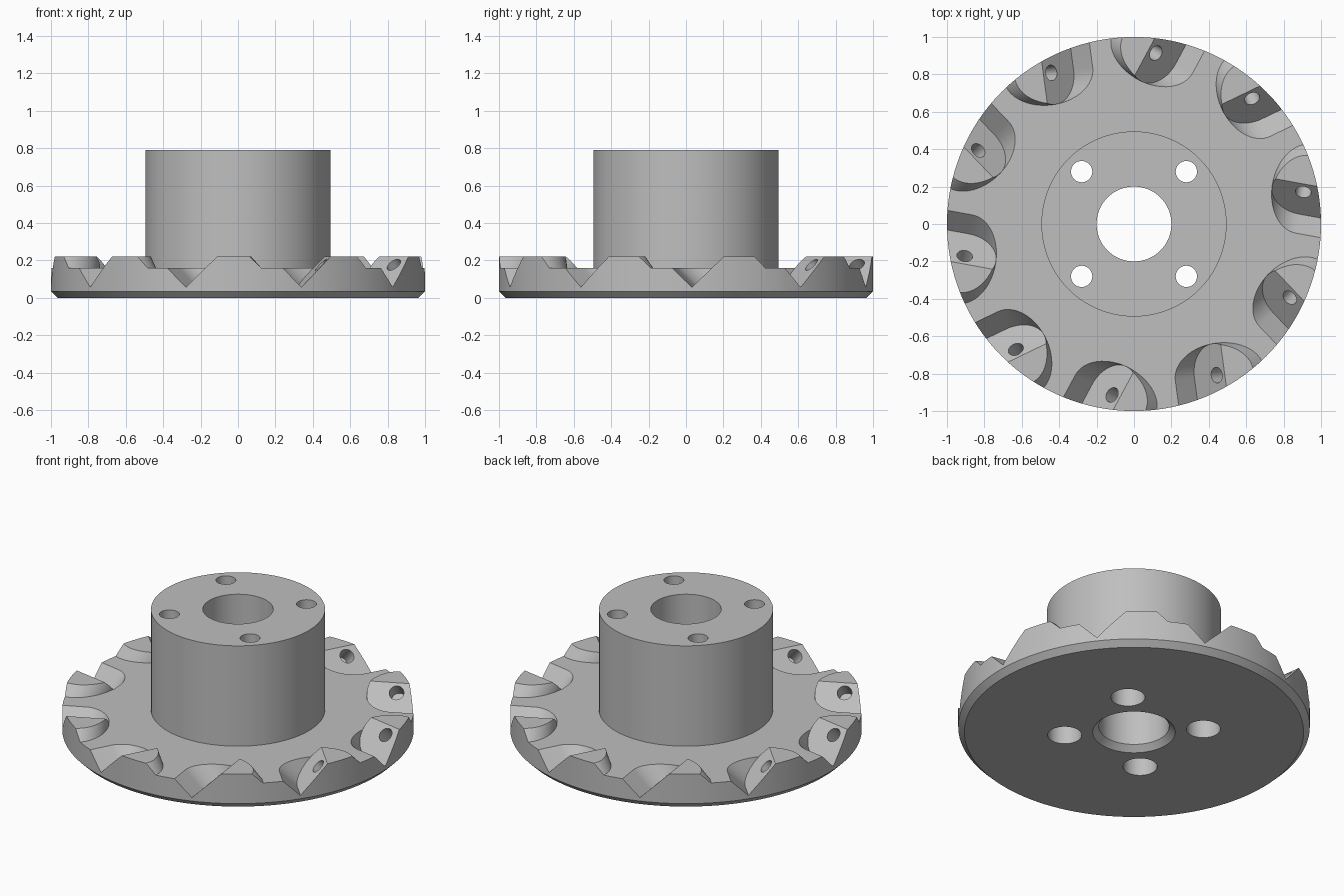
import bpy
import bmesh
from math import cos, sin, pi, radians, sqrt
from mathutils import Matrix

if "Cube" in bpy.data.objects:
    bpy.data.objects.remove(bpy.data.objects["Cube"], do_unlink=True)

TEETH = 10
SLOT_R = 0.17          # radius of the rounded seat end
SEAT_D, SEAT_U, SEAT_Z = 0.86, 0.33, 0.177   # seat centre in the slot's frame
SKEW = radians(-10.3)  # slot direction of the first tooth

steel = bpy.data.materials.new("grey_steel")
steel.use_nodes = True
steel.diffuse_color = (0.52, 0.52, 0.52, 1)
steel.node_tree.nodes["Principled BSDF"].inputs["Base Color"].default_value = (0.52, 0.52, 0.52, 1)


def make_object(name, bm):
    bmesh.ops.recalc_face_normals(bm, faces=bm.faces)
    mesh = bpy.data.meshes.new(name)
    bm.to_mesh(mesh)
    bm.free()
    mesh.materials.append(steel)
    obj = bpy.data.objects.new(name, mesh)
    bpy.context.collection.objects.link(obj)
    return obj


def add_stack(bm, rings):
    """Skin a stack of equal vertex rings and cap both ends."""
    loops = [[bm.verts.new(p) for p in ring] for ring in rings]
    n = len(loops[0])
    for low, high in zip(loops, loops[1:]):
        for i in range(n):
            j = (i + 1) % n
            bm.faces.new((low[i], low[j], high[j], high[i]))
    bm.faces.new(loops[0][::-1])
    bm.faces.new(loops[-1])


def turned(name, profile, centres=((0, 0),), segments=128):
    """Solid of revolution from (radius, z) pairs, repeated at each centre."""
    bm = bmesh.new()
    turns = [2 * pi * i / segments for i in range(segments)]
    for x, y in centres:
        add_stack(bm, [[(x + r * cos(a), y + r * sin(a), z) for a in turns]
                       for r, z in profile])
    return make_object(name, bm)


def around_rim(name, outline, low, high):
    """Prism on every tilted seat plane, from low to high along its normal."""
    bm = bmesh.new()
    for k in range(TEETH):
        frame = (Matrix.Rotation(SKEW + 2 * pi * k / TEETH, 4, 'Z')
                 @ Matrix.Translation((SEAT_D, SEAT_U, SEAT_Z))
                 @ Matrix.Rotation(pi / 4, 4, 'X'))
        add_stack(bm, [[frame @ Matrix.Translation((x, y, h)).translation
                        for x, y in outline] for h in (low, high)])
    return make_object(name, bm)


def combine(target, tool, operation):
    mod = target.modifiers.new(operation.lower(), 'BOOLEAN')
    mod.operation = operation
    mod.solver = 'EXACT'
    mod.object = tool
    bpy.context.view_layer.objects.active = target
    bpy.ops.object.modifier_apply(modifier=mod.name)
    bpy.data.objects.remove(tool, do_unlink=True)


# U-shaped seat outline: rounded inner end, open past the rim
arc = [pi / 2 + pi * i / 32 for i in range(33)]
seat = [(SLOT_R * cos(a), SLOT_R * sin(a)) for a in arc]
seat += [(0.4, -SLOT_R), (0.4, SLOT_R)]
screw = [(0.042 * cos(2 * pi * i / 32), 0.042 * sin(2 * pi * i / 32)) for i in range(32)]

# Flange slab with raised teeth, trimmed to the turned rim
cutter = turned("milling_cutter_body", [(1.15, -0.3), (1.15, 0.16)])
combine(cutter, around_rim("teeth", seat, -0.25, 0), 'UNION')
combine(cutter, turned("rim_envelope", [(0.965, 0), (1, 0.035), (1, 0.22)]), 'INTERSECT')

# Hub
combine(cutter, turned("hub", [(0.495, 0.08), (0.495, 0.79)]), 'UNION')

# Chip gullets and screw holes in the seats
combine(cutter, around_rim("gullets", seat, 0, 0.3), 'DIFFERENCE')
combine(cutter, around_rim("screw_holes", screw, -0.12, 0.05), 'DIFFERENCE')

# Chamfered centre bore and counterbored bolt holes
combine(cutter, turned("bore", [(0.285, -0.05), (0.2, 0.035), (0.2, 1)]), 'DIFFERENCE')
corners = [(x, y) for x in (-0.28, 0.28) for y in (-0.28, 0.28)]
combine(cutter, turned("bolt_holes", [(0.097, -0.05), (0.097, 0.25), (0.057, 0.25), (0.057, 1)],
                       corners, 48), 'DIFFERENCE')

# Smooth turned walls, crisp machined edges
bpy.ops.object.select_all(action='DESELECT')
cutter.select_set(True)
bpy.context.view_layer.objects.active = cutter
bpy.ops.object.shade_smooth_by_angle(angle=radians(25))
